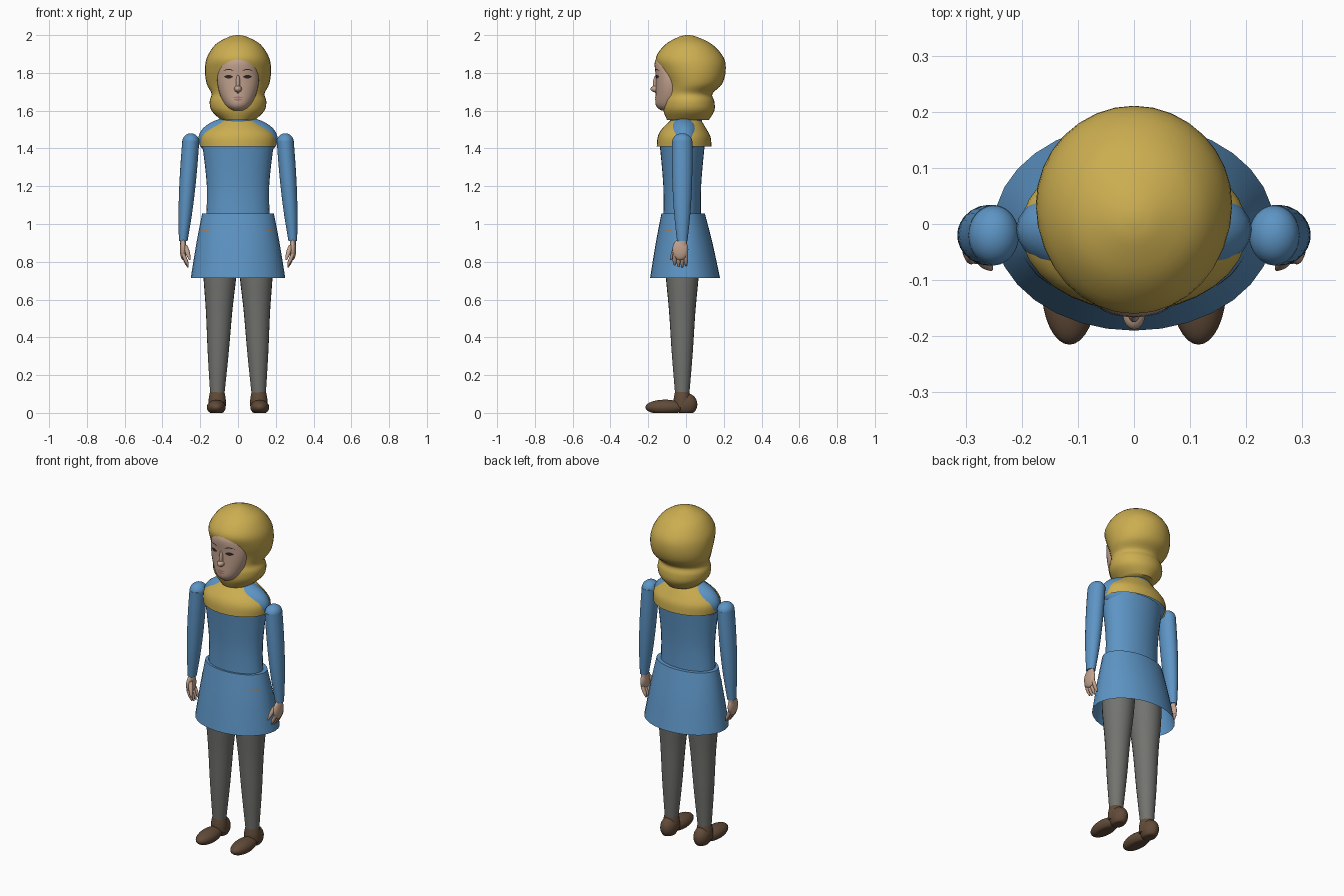
import bpy, bmesh, math
from mathutils import Vector, Matrix
from mathutils.bvhtree import BVHTree

cube = bpy.data.objects.get("Cube")
if cube:
    bpy.data.objects.remove(cube, do_unlink=True)


def material(name, *rgb):
    mat = bpy.data.materials.new(name)
    mat.use_nodes = True
    mat.diffuse_color = (*rgb, 1)
    shader = next(node for node in mat.node_tree.nodes if node.type == 'BSDF_PRINCIPLED')
    shader.inputs["Base Color"].default_value = (*rgb, 1)
    return mat


BLUE = material("blue cloth", .11, .3, .56)
YELLOW = material("mustard scarf", .6, .42, .08)
GREY = material("grey tights", .17, .17, .16)
SKIN = material("skin", .54, .36, .27)
BROWN = material("brown leather", .12, .07, .04)
DARK = material("dark eye", .03, .02, .02)
LIP = material("rose lip", .4, .19, .15)
TAN = material("tan pocket trim", .38, .22, .12)


def finish(name, bm, mat):
    """Turn a bmesh into a smooth-shaded object of one colour."""
    mesh = bpy.data.meshes.new(name)
    bm.to_mesh(mesh)
    bm.free()
    mesh.materials.append(mat)
    mesh.shade_smooth()
    mesh.set_sharp_from_angle(angle=math.radians(50))
    ob = bpy.data.objects.new(name, mesh)
    bpy.context.collection.objects.link(ob)
    return ob


def smooth_rings(rings, steps):
    """Catmull-Rom interpolation between neighbouring rings."""
    rings = [Vector(ring) for ring in rings]
    padded = [rings[0], *rings, rings[-1]]
    result = []
    for before, start, end, after in zip(padded, padded[1:], padded[2:], padded[3:]):
        leave, arrive = (end - before) / 2, (after - start) / 2
        for step in range(steps):
            t = step / steps
            ease = t * t * (3 - 2 * t)
            rest = 1 - t
            result.append(start.lerp(end, ease) + leave * t * rest * rest - arrive * t * t * rest)
    return result + [rings[-1]]


def loft(name, rings, mat, sides=32, steps=4, open_end=False):
    """Skin horizontal elliptical rings given as (x, y, z, half width, half depth)."""
    bm = bmesh.new()
    loops = []
    for x, y, z, width, depth in smooth_rings(rings, steps):
        angles = [math.tau * i / sides for i in range(sides)]
        loops.append([bm.verts.new((x + width * math.cos(a), y + depth * math.sin(a), z))
                      for a in angles])
    for low, high in zip(loops, loops[1:]):
        for i in range(sides):
            bm.faces.new((low[i - 1], low[i], high[i], high[i - 1]))
    bm.faces.new(loops[0])
    if not open_end:
        bm.faces.new(loops[-1])
    bmesh.ops.recalc_face_normals(bm, faces=bm.faces)
    return finish(name, bm, mat)


def garment(name, profile, mat, **options):
    """Centred loft from (z, half width, front y, back y)."""
    rings = [(0, (front + back) / 2, z, width, (back - front) / 2)
             for z, width, front, back in profile]
    return loft(name, rings, mat, **options)


def limb(name, start, end, radii, mat, depth=1, sides=24):
    """Straight limb whose radii are spread evenly from start to end."""
    start, end = Vector(start), Vector(end)
    last = len(radii) - 1
    rings = [(*start.lerp(end, i / last), radius, radius * depth)
             for i, radius in enumerate(radii)]
    return loft(name, rings, mat, sides=sides)


def ellipsoid(name, centre, radii, mat):
    """Scaled ball, flattened wherever it meets the ground."""
    bm = bmesh.new()
    place = Matrix.LocRotScale(Vector(centre), None, Vector(radii))
    bmesh.ops.create_uvsphere(bm, u_segments=32, v_segments=20, radius=1, matrix=place)
    for vert in bm.verts:
        vert.co.z = max(vert.co.z, 0)
    return finish(name, bm, mat)


def decal(name, target, x, z, width, height, mat, bend=0):
    """Thin lens-shaped patch laid on the front of a target."""
    mesh = target.data
    tree = BVHTree.FromPolygons([vert.co for vert in mesh.vertices],
                                [face.vertices[:] for face in mesh.polygons])
    bm = bmesh.new()
    columns = []
    count = 10
    for i in range(count + 1):
        across = i / count
        arch = math.sin(math.pi * across)
        column = []
        for edge in (-height, height):
            spot = Vector((x + width * (across - .5), -1, z + bend * arch + edge * arch / 2))
            hit = tree.ray_cast(spot, Vector((0, 1, 0)))[0]
            column.append(bm.verts.new(hit - Vector((0, .003, 0))))
        columns.append(column)
    for left, right in zip(columns, columns[1:]):
        bm.faces.new((left[0], right[0], right[1], left[1]))
    finish(name, bm, mat)


# Torso, shoulders, collar and skirt
garment("torso", [(1.43, .19, -.14, .1), (1.2, .165, -.12, .08), (1, .17, -.12, .08)], BLUE)
ellipsoid("shoulders", (0, -.01, 1.45), (.21, .1, .12), BLUE)
limb("collar", (0, 0, 1.5), (0, 0, 1.59), (.1, .09), BLUE, depth=.9)
skirt = garment("skirt", [(1.055, .19, -.13, .1), (.9, .22, -.16, .14), (.715, .25, -.19, .18)],
                BLUE, open_end=True)

# Scarf drape and wrapped hood
garment("scarf_drape", [(1.55, .1, -.08, .08), (1.5, .17, -.13, .11), (1.46, .2, -.15, .13),
                        (1.41, .2, -.155, .135)], YELLOW, open_end=True)
garment("scarf_hood", [(1.55, .09, -.1, .12), (1.6, .14, -.12, .15), (1.65, .15, -.12, .15),
                       (1.69, .14, -.11, .14), (1.74, .165, -.11, .19), (1.81, .175, -.14, .21),
                       (1.88, .165, -.16, .2), (1.95, .12, -.11, .14), (1.99, .05, -.04, .06),
                       (2, .01, 0, .02)], YELLOW)

# Face
face = garment("face", [(1.6, .04, -.13, 0), (1.63, .07, -.16, 0), (1.7, .1, -.16, 0),
                        (1.78, .11, -.16, 0), (1.86, .09, -.165, 0), (1.91, .04, -.13, 0)], SKIN)
ellipsoid("nose_bridge", (0, -.155, 1.74), (.012, .02, .05), SKIN)
ellipsoid("nose_tip", (0, -.16, 1.715), (.02, .028, .018), SKIN)
decal("upper_lip", face, 0, 1.67, .06, .01, LIP)
decal("lower_lip", face, 0, 1.66, .05, .01, LIP, bend=-.003)

for side, s in (("left", 1), ("right", -1)):
    # Eyes, brows and pocket trim
    decal(side + "_eye", face, s * .05, 1.78, .05, .02, DARK)
    decal(side + "_brow", face, s * .05, 1.81, .06, .006, DARK, bend=.008)
    decal(side + "_pocket", skirt, s * .17, .97, .055, .01, TAN, bend=-.005)

    # Sleeve with rounded shoulder
    ellipsoid(side + "_sleeve_cap", (s * .25, -.02, 1.435), (.045, .053, .045), BLUE)
    limb(side + "_sleeve", (s * .25, -.02, 1.44), (s * .29, -.02, .91),
         (.045, .045, .042, .035, .023), BLUE, depth=1.2)

    # Hand: wrist, palm, curled fingers and thumb
    limb(side + "_wrist", (s * .29, -.02, .94), (s * .29, -.02, .87), (.016, .016), SKIN, depth=1.5)
    ellipsoid(side + "_palm", (s * .29, -.03, .865), (.018, .042, .055), SKIN)
    for i in range(4):
        y = .02 * i - .06
        tip = .78 - .01 * math.sin(i)
        limb(f"{side}_finger_{i + 1}", (s * .29, y, .84), (s * .265, y, tip),
             (.01, .011, .01, .004), SKIN, sides=12)
    limb(side + "_thumb", (s * .28, -.05, .89), (s * .255, -.08, .81),
         (.01, .013, .011, .004), SKIN, sides=12)

    # Leg
    limb(side + "_leg", (s * .09, -.02, 1), (s * .11, -.02, .08),
         (.09, .09, .07, .055, .036), GREY)

    # Shoe: ankle cuff, heel and toe
    limb(side + "_shoe_cuff", (s * .11, -.02, .03), (s * .11, -.02, .12), (.045, .045, .036), BROWN)
    ellipsoid(side + "_shoe_heel", (s * .11, 0, .045), (.045, .06, .06), BROWN)
    ellipsoid(side + "_shoe_toe", (s * .115, -.11, .03), (.05, .105, .04), BROWN)
